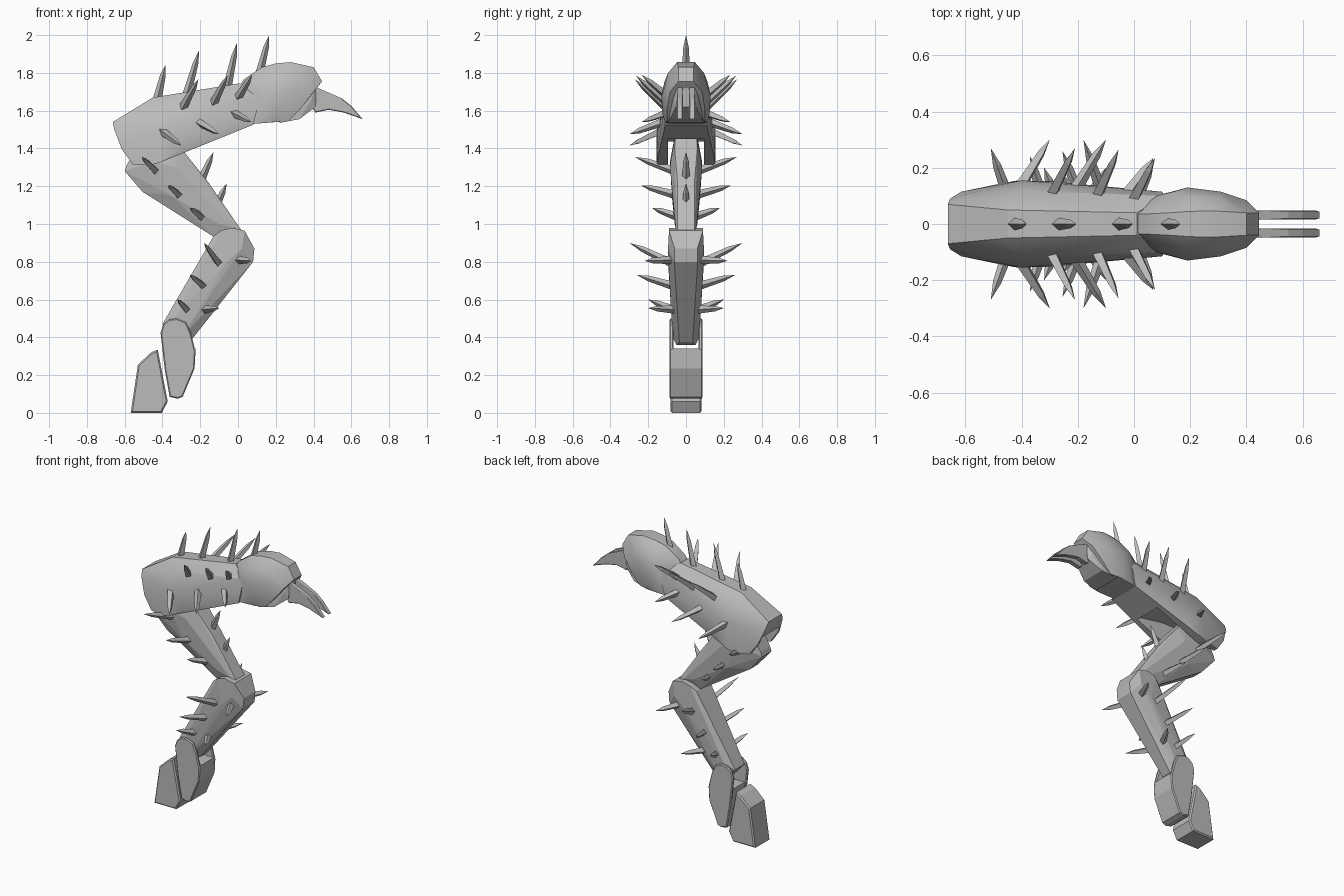
import bpy, bmesh, math
from mathutils import Vector

if "Cube" in bpy.data.objects:
    bpy.data.objects.remove(bpy.data.objects["Cube"])

grey = bpy.data.materials.new("plain grey")
grey.diffuse_color = (0.5, 0.5, 0.5, 1)
grey.use_nodes = True
grey.node_tree.nodes["Principled BSDF"].inputs["Base Color"].default_value = grey.diffuse_color


def make(name, bm, smooth=None):
    bmesh.ops.recalc_face_normals(bm, faces=bm.faces)
    me = bpy.data.meshes.new(name)
    bm.to_mesh(me)
    bm.free()
    me.materials.append(grey)
    ob = bpy.data.objects.new(name, me)
    bpy.context.collection.objects.link(ob)
    if smooth:
        bpy.ops.object.select_all(action='DESELECT')
        ob.select_set(True)
        bpy.context.view_layer.objects.active = ob
        bpy.ops.object.shade_smooth_by_angle(angle=math.radians(smooth))
    return ob


def hull(name, pts, smooth=None):
    """Faceted shell around (x, z, half width) points mirrored in y."""
    bm = bmesh.new()
    for x, z, y in pts:
        bm.verts.new((x, y, z))
        bm.verts.new((x, -y, z))
    res = bmesh.ops.convex_hull(bm, input=bm.verts)
    loose = [v for v in bm.verts if not v.link_faces]
    bmesh.ops.delete(bm, geom=loose, context='VERTS')
    bmesh.ops.dissolve_limit(bm, angle_limit=math.radians(3), verts=bm.verts, edges=bm.edges)
    return make(name, bm, smooth)


def prism(name, profile, y0, y1, bevel=0):
    """Side profile in (x, z) extruded from y0 to y1."""
    bm = bmesh.new()
    f = bm.faces.new([bm.verts.new((x, y0, z)) for x, z in profile])
    ext = bmesh.ops.extrude_face_region(bm, geom=[f])
    for v in ext["geom"]:
        if isinstance(v, bmesh.types.BMVert):
            v.co.y = y1
    if bevel:
        rim = [e for e in bm.edges if abs(e.verts[0].co.y - e.verts[1].co.y) < 1e-5]
        bmesh.ops.bevel(bm, geom=rim, offset=bevel, segments=1, affect='EDGES')
    return make(name, bm)


def spike(name, base, tip, r=0.024):
    """Four-sided thorn that stays thick and ends in a point."""
    a, b = Vector(base), Vector(tip)
    d = b - a
    u = d.cross(Vector((0, 1, 0.001)) if abs(d.normalized().y) < 0.8 else Vector((0, 0, 1))).normalized()
    w = d.cross(u).normalized()
    bm = bmesh.new()
    rings = []
    for t, s in ((-0.1, 1.0), (0.7, 0.62)):
        rings.append([bm.verts.new(a + d * t + (u * math.cos(k * math.pi / 2) + w * math.sin(k * math.pi / 2)) * r * s)
                      for k in range(4)])
    end = bm.verts.new(b)
    bm.faces.new(rings[0])
    for k in range(4):
        n = (k + 1) % 4
        bm.faces.new((rings[0][k], rings[0][n], rings[1][n], rings[1][k]))
        bm.faces.new((rings[1][k], rings[1][n], end))
    make(name, bm)


# foot: heel block, toe block and its two side cheeks
prism("heel_block", [(-.568, 0), (-.404, 0), (-.372, .06), (-.425, .335), (-.46, .32), (-.53, .255)],
      -.082, .082, .008)
prism("toe_block", [(-.39, .34), (-.225, .34), (-.23, .235), (-.293, .085), (-.32, .075), (-.362, .085), (-.388, .23)],
      -.08, .08, .006)
cheek = [(-.41, .425), (-.395, .47), (-.365, .495), (-.325, .5), (-.275, .48), (-.25, .425), (-.225, .325),
         (-.23, .235), (-.293, .085), (-.32, .075), (-.362, .085), (-.388, .23)]
for side, s in (("left", 1), ("right", -1)):
    prism("toe_cheek_" + side, cheek, .066 * s, .087 * s, .006)

# shin and thigh
hull("shin", [(-.13, .935, .075), (-.14, .915, .06), (-.09, .965, .09), (-.035, .98, .09), (.035, .965, .09),
              (.087, .87, .06), (.08, .8, .062), (.02, .87, .095), (-.06, .8, .095), (-.255, .375, .035),
              (-.3, .4, .07), (-.4, .47, .05), (-.34, .5, .075), (-.3, .36, .05)])
hull("thigh", [(-.59, 1.31, .05), (-.6, 1.28, .05), (-.505, 1.17, .04), (-.125, .93, .035), (.03, .95, .045),
               (-.02, .98, .055), (-.16, 1.225, .045), (-.3, 1.4, .06), (-.38, 1.49, .055), (-.5, 1.47, .055),
               (-.45, 1.33, .085), (-.33, 1.3, .085), (-.35, 1.15, .075), (-.1, 1.0, .06)])

# upper body, with a slot underneath for the thigh
body = hull("upper_body", [(-.663, 1.54, .07), (-.655, 1.5, .09), (-.615, 1.395, .115), (-.557, 1.315, .125),
                           (-.47, 1.31, .145), (-.415, 1.325, .155), (-.3, 1.395, .152), (.055, 1.53, .11),
                           (.08, 1.525, .11), (.11, 1.69, .1), (.1, 1.6, .115), (.01, 1.745, .04),
                           (-.45, 1.67, .05), (-.4, 1.5, .155), (-.4, 1.62, .118), (-.62, 1.56, .045),
                           (-.1, 1.62, .122)])
cutter = prism("slot_cutter", [(-.72, 1.2), (-.66, 1.42), (-.52, 1.5), (-.3, 1.5), (-.12, 1.47), (0, 1.3), (-.2, 1.2)],
               -.095, .095)
cutter.hide_render = True
mod = body.modifiers.new("slot", 'BOOLEAN')
mod.operation = 'DIFFERENCE'
mod.solver = 'EXACT'
mod.object = cutter
bpy.ops.object.select_all(action='DESELECT')
body.select_set(True)
bpy.context.view_layer.objects.active = body
bpy.ops.object.modifier_apply(modifier=mod.name)
bpy.data.objects.remove(cutter)
bpy.ops.object.shade_smooth_by_angle(angle=math.radians(20))

# head: domed cranium, recessed snout, two curved fangs
hull("cranium", [(0, 1.72, .035), (.03, 1.765, .035), (.08, 1.7, .1), (.077, 1.53, .1), (.125, 1.83, .04),
                 (.14, 1.75, .115), (.19, 1.68, .13), (.19, 1.58, .125), (.2, 1.54, .11), (.2, 1.8, .095),
                 (.2, 1.85, .045), (.28, 1.857, .047), (.3, 1.8, .095), (.31, 1.72, .115), (.4, 1.83, .04),
                 (.445, 1.755, .04), (.4, 1.7, .085), (.33, 1.61, .1), (.27, 1.545, .1)], 32)
hull("snout", [(.42, 1.75, .04), (.41, 1.62, .052), (.325, 1.555, .085), (.22, 1.535, .1), (.3, 1.7, .08),
               (.39, 1.66, .065)])
fang = [(.39, 1.735), (.47, 1.7), (.55, 1.665), (.6, 1.625), (.66, 1.555), (.56, 1.59), (.48, 1.605), (.41, 1.59),
        (.37, 1.65)]
for side, s in (("left", 1), ("right", -1)):
    prism("fang_" + side, fang, .016 * s, .048 * s, .004)

# spikes along the centre line: base x, z then tip x, z
centre = [(-.425, 1.67, -.385, 1.84), (-.27, 1.69, -.205, 1.92), (-.055, 1.73, -.005, 1.96), (.11, 1.78, .165, 2.0),
          (-.2, 1.22, -.13, 1.38), (-.13, 1.06, -.06, 1.215)]
for i, (x0, z0, x1, z1) in enumerate(centre):
    spike("centre_spike_%d" % i, (x0, 0, z0), (x1, 0, z1))

# paired side spikes: base x, y, z then tip x, y, z
sides = [(-.29, .11, 1.62, -.21, .27, 1.765), (-.13, .1, 1.64, -.055, .265, 1.785), (0, .09, 1.67, .075, .235, 1.79),
         (-.4, .14, 1.49, -.3, .3, 1.415), (-.21, .12, 1.54, -.1, .3, 1.475), (-.03, .1, 1.59, .07, .235, 1.54),
         (-.435, .06, 1.28, -.51, .27, 1.355), (-.315, .06, 1.155, -.37, .24, 1.205),
         (-.195, .05, 1.04, -.255, .18, 1.085),
         (-.1, .07, .79, -.18, .3, .9), (-.18, .06, .67, -.255, .26, .73), (-.265, .05, .54, -.32, .2, .6),
         (0, .07, .81, .07, .22, .805), (-.19, .04, .545, -.1, .2, .555)]
for i, (x0, y0, z0, x1, y1, z1) in enumerate(sides):
    for side, s in (("left", 1), ("right", -1)):
        spike("side_spike_%s_%d" % (side, i), (x0, y0 * s, z0), (x1, y1 * s, z1))
